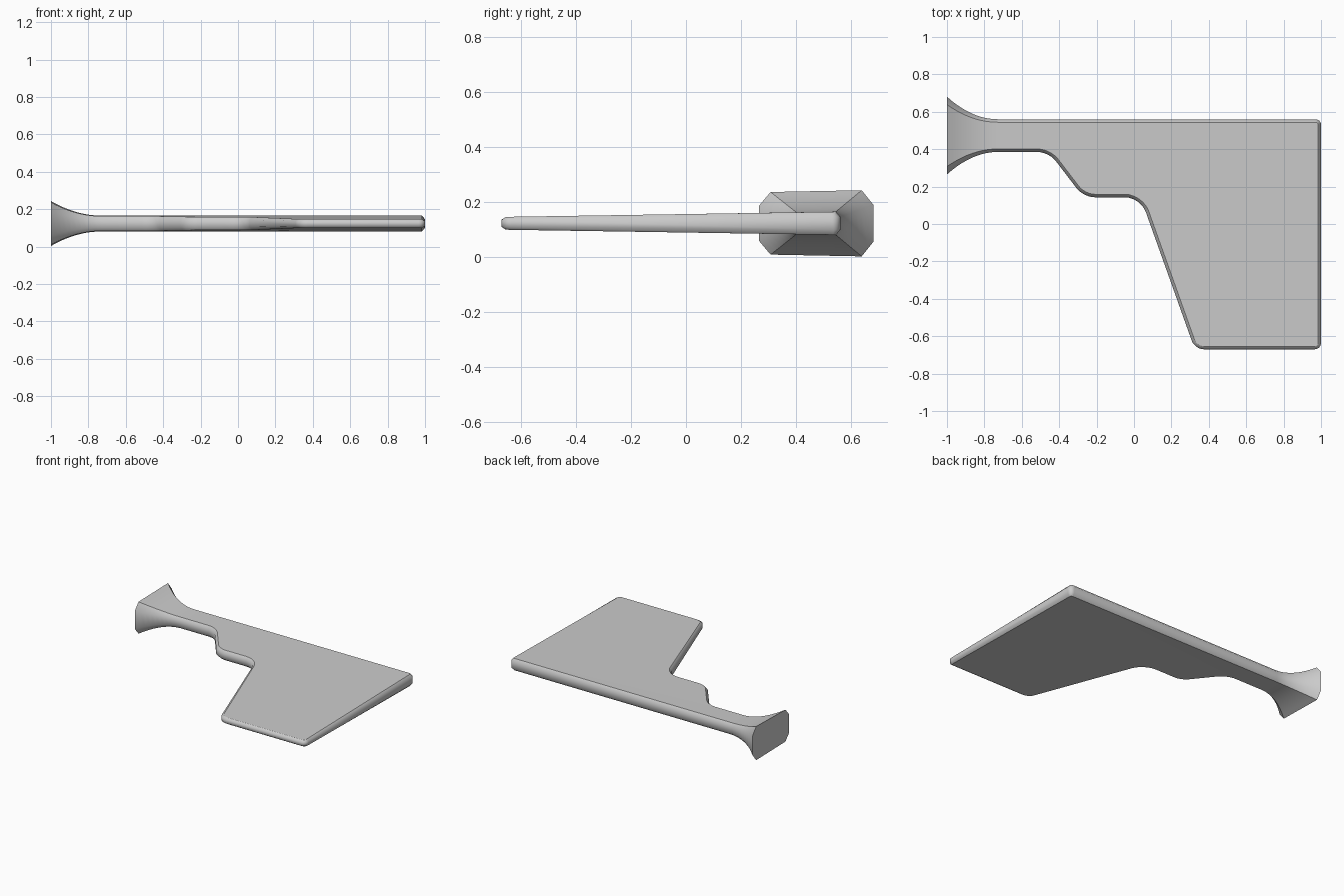
import bpy, bmesh
from mathutils import Vector

if "Cube" in bpy.data.objects:
    bpy.data.objects.remove(bpy.data.objects["Cube"])

MID_Z = 0.123
NECK_X, FLARE_LEN = -0.73, 0.27
STEPS = 10


def flare(x):
    """0 on the blade, rising smoothly to 1 at the mounting end."""
    return max(0.0, (NECK_X - x) / FLARE_LEN) ** 2


def half_thickness(p):
    return 0.0335 + 0.0155 * p.y + 0.076 * flare(p.x)


def rounded(prev, corner, nxt, trim, steps=6):
    """Curved replacement for a plan corner."""
    a = corner + (prev - corner).normalized() * trim
    b = corner + (nxt - corner).normalized() * trim
    w = 0.75  # weight giving a nearly circular arc
    pts = []
    for i in range(steps + 1):
        t = i / steps
        k = [(1 - t) ** 2, 2 * t * (1 - t) * w, t * t]
        pts.append((a * k[0] + corner * k[1] + b * k[2]) / sum(k))
    return pts


# Plan outline: back flare, blade corners, front flare
xs = [NECK_X - FLARE_LEN * (1 - i / STEPS) for i in range(STEPS + 1)]
back = [Vector((x, 0.56 + 0.12 * flare(x))) for x in xs]
front = [Vector((x, 0.385 - 0.12 * flare(x))) for x in reversed(xs)]
corners = [(1, 0.56, 0.03), (1, -0.67, 0.035), (0.325, -0.67, 0.05),
           (0.035, 0.143, 0.085), (-0.27, 0.143, 0.06), (-0.455, 0.385, 0.06)]
knots = [back[-1]] + [Vector(c[:2]) for c in corners] + [front[0]]
outline = list(back)
for i, c in enumerate(corners):
    outline += rounded(knots[i], knots[i + 1], knots[i + 2], c[2])
outline += front
n = len(outline)

# Inset outline for the flat faces; the flare insets straight across in y
inset = []
for i, p in enumerate(outline):
    if i <= STEPS or i >= n - STEPS - 1:
        side = -1 if i <= STEPS else 1
        inset.append(p + Vector((0, side * (0.016 + 0.026 * flare(p.x)))))
    else:
        d1 = (p - outline[i - 1]).normalized()
        d2 = (outline[i + 1] - p).normalized()
        normal = Vector((d1.y + d2.y, -d1.x - d2.x)).normalized()
        miter = normal.dot(Vector((d1.y, -d1.x)))
        inset.append(p + normal * 0.016 / miter)

# Four rings: lower face, lower wall, upper wall, upper face
bm = bmesh.new()
rings = []
for plan, factor in ((inset, -1), (outline, -0.56), (outline, 0.56), (inset, 1)):
    rings.append([bm.verts.new((q.x, q.y, MID_Z + factor * half_thickness(p)))
                  for p, q in zip(outline, plan)])

# Bevelled rim around the plan
for low, high in zip(rings, rings[1:]):
    for i in range(n - 1):
        bm.faces.new((low[i], low[i + 1], high[i + 1], high[i]))

# Broad faces: flare strips, then one flat blade face
for ring in (rings[0], rings[3]):
    for i in range(STEPS):
        bm.faces.new((ring[i], ring[i + 1], ring[n - 2 - i], ring[n - 1 - i]))
    bm.faces.new(ring[STEPS:n - STEPS])

# Eight-sided mounting end
cap = bm.faces.new([r[0] for r in rings] + [r[-1] for r in reversed(rings)])
bmesh.ops.recalc_face_normals(bm, faces=bm.faces)

# Smooth rim, crisp borders on the broad faces and mounting end
for f in bm.faces:
    f.smooth = True
for ring in (rings[0], rings[3]):
    for a, b in zip(ring, ring[1:]):
        bm.edges.get((a, b)).smooth = False
for e in cap.edges:
    e.smooth = False

mesh = bpy.data.meshes.new("tapered_fin")
bm.to_mesh(mesh)
bm.free()
fin = bpy.data.objects.new("tapered_fin", mesh)
bpy.context.collection.objects.link(fin)

grey = bpy.data.materials.new("plain_grey")
grey.use_nodes = True
colour = (0.6, 0.6, 0.6, 1)
grey.diffuse_color = colour
grey.node_tree.nodes["Principled BSDF"].inputs["Base Color"].default_value = colour
mesh.materials.append(grey)
